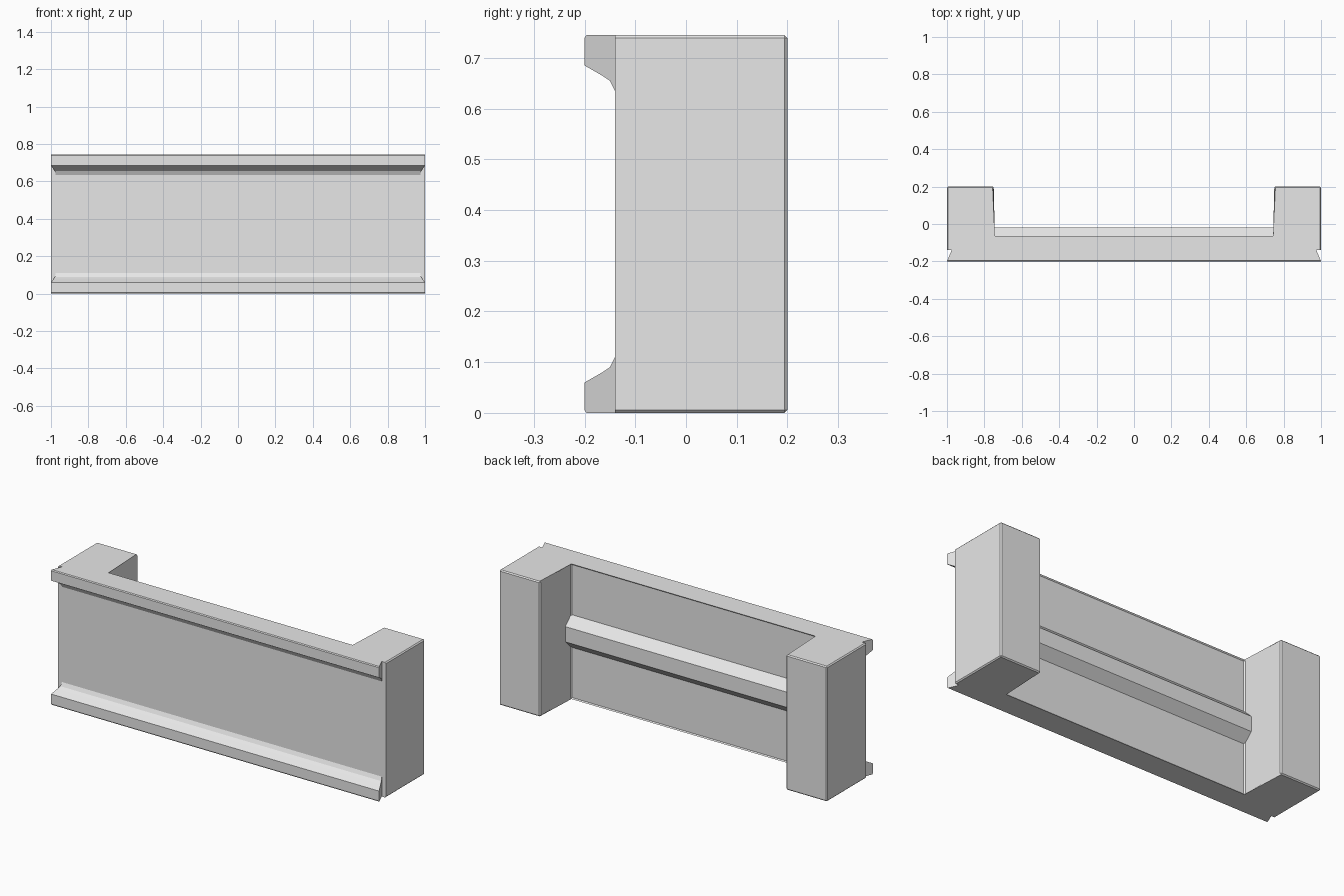
import bpy
import bmesh

cube = bpy.data.objects.get("Cube")
if cube:
    bpy.data.objects.remove(cube, do_unlink=True)

HEIGHT = 0.745
FRONT = -0.14      # plane of the recessed front panel
WALL = -0.07       # rear plane of the panel

grey = bpy.data.materials.new("plain grey")
grey.use_nodes = True
grey.diffuse_color = (0.8, 0.8, 0.8, 1)
grey.node_tree.nodes["Principled BSDF"].inputs["Base Color"].default_value = (0.8, 0.8, 0.8, 1)


def add_object(name, bm):
    bmesh.ops.recalc_face_normals(bm, faces=bm.faces[:])
    mesh = bpy.data.meshes.new(name)
    bm.to_mesh(mesh)
    bm.free()
    mesh.materials.append(grey)
    obj = bpy.data.objects.new(name, mesh)
    bpy.context.collection.objects.link(obj)
    return obj


def prism(ring_a, ring_b):
    """Solid between two matching closed outlines."""
    bm = bmesh.new()
    a = [bm.verts.new(p) for p in ring_a]
    b = [bm.verts.new(p) for p in ring_b]
    bm.faces.new(a)
    bm.faces.new(b)
    for i in range(len(a)):
        j = (i + 1) % len(a)
        bm.faces.new((a[i], a[j], b[j], b[i]))
    return bm


# Counter body: U-shaped plan with the front panel and both end blocks
half = [(1, FRONT), (1, 0.2), (0.75, 0.2), (0.75, WALL)]
plan = half + [(-x, y) for x, y in reversed(half)]
bm = prism([(x, y, 0) for x, y in plan], [(x, y, HEIGHT) for x, y in plan])
worn = [e for e in bm.edges if any(v.co.y > FRONT + 0.01 for v in e.verts)
        and not all(abs(abs(v.co.x) - 1) < 0.01 and v.co.y < 0 for v in e.verts)]
bmesh.ops.bevel(bm, geom=worn, offset=0.006, segments=1, affect='EDGES')
add_object("counter_body", bm)

# Mouldings along the bottom and top of the front, with slanted ends
moulding = [(FRONT, 0), (-0.196, 0), (-0.2, 0.005), (-0.2, 0.06),
            (-0.165, 0.08), (-0.15, 0.09), (FRONT, 0.11)]


def end_x(y):
    return 0.975 + 0.025 * (FRONT - y) / 0.06


for name, flip in (("bottom_moulding", False), ("top_moulding", True)):
    section = [(y, HEIGHT - z if flip else z) for y, z in moulding]
    add_object(name, prism([(-end_x(y), y, z) for y, z in section],
                           [(end_x(y), y, z) for y, z in section]))

# Bevelled rail across the back of the panel, between the end blocks
middle = HEIGHT / 2
rail = [(WALL - 0.01, middle - 0.09), (WALL, middle - 0.09), (-0.02, middle - 0.042),
        (-0.02, middle + 0.042), (WALL, middle + 0.09), (WALL - 0.01, middle + 0.09)]
add_object("back_rail", prism([(-0.76, y, z) for y, z in rail],
                              [(0.76, y, z) for y, z in rail]))
